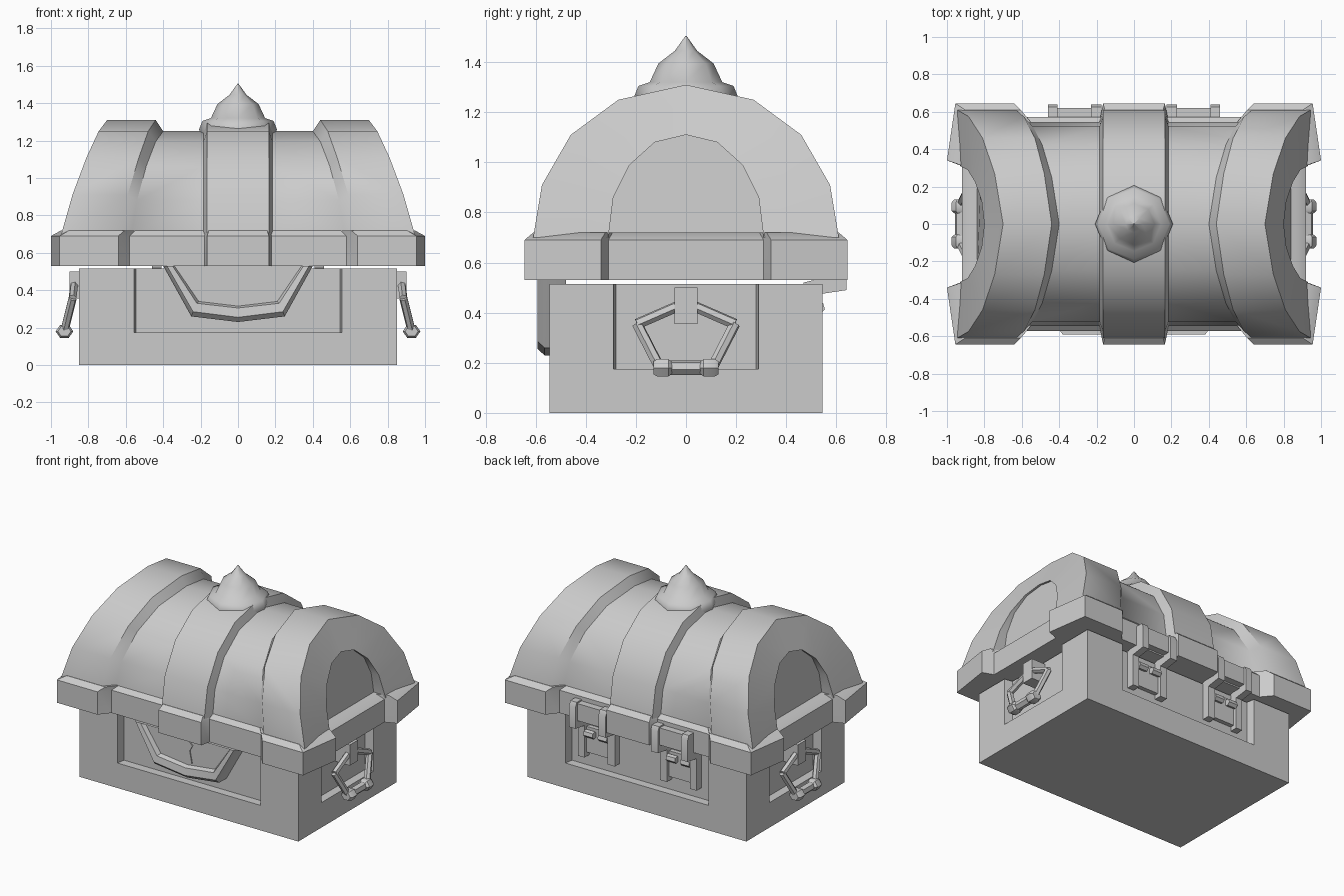
import bpy, bmesh
from math import radians, cos, sin, pi
from mathutils import Vector

if "Cube" in bpy.data.objects:
    bpy.data.objects.remove(bpy.data.objects["Cube"])


def make(name, build, angle=40, mirror=(False, False)):
    """Mesh object from a bmesh-filling function, optionally mirrored in x / y."""
    bm = bmesh.new()
    build(bm)
    bmesh.ops.recalc_face_normals(bm, faces=bm.faces)
    me = bpy.data.meshes.new(name)
    bm.to_mesh(me)
    bm.free()
    me.shade_smooth()
    me.set_sharp_from_angle(angle=radians(angle))
    ob = bpy.data.objects.new(name, me)
    bpy.context.collection.objects.link(ob)
    if any(mirror):
        m = ob.modifiers.new("Mirror", 'MIRROR')
        m.use_axis = (mirror[0], mirror[1], False)
    return ob


def loft(bm, rings, closed=True, cap_start=True, cap_end=True):
    rows = [[bm.verts.new(p) for p in r] for r in rings]
    n = len(rows[0])
    for a, b in zip(rows, rows[1:]):
        for i in range(n if closed else n - 1):
            j = (i + 1) % n
            bm.faces.new((a[i], a[j], b[j], b[i]))
    if cap_start:
        bm.faces.new(rows[0])
    if cap_end:
        bm.faces.new(rows[-1])


def box(bm, x0, x1, y0, y1, z0, z1):
    loft(bm, [[(x0, y0, z), (x1, y0, z), (x1, y1, z), (x0, y1, z)] for z in (z0, z1)])


def rod(bm, p, q, r, sides=6):
    p, q = Vector(p), Vector(q)
    d = (q - p).normalized()
    u = d.orthogonal().normalized()
    v = d.cross(u)
    ring = [u * cos(2 * pi * i / sides) * r + v * sin(2 * pi * i / sides) * r for i in range(sides)]
    loft(bm, [[c + o for o in ring] for c in (p, q)])


def four_way(quarter):
    """Mirror a plan outline given for x, y >= 0 (top centre to right centre)."""
    right = quarter + [(x, -y) for x, y in reversed(quarter)]
    return right + [(-x, y) for x, y in reversed(right)]


# Base: plinth plus upper walls recessed between the corner posts
def base(bm):
    plan = four_way([(.545, .485), (.555, .545), (.85, .545), (.85, .29), (.79, .28)])
    box(bm, -.85, .85, -.545, .545, 0, .175)
    loft(bm, [[(x, y, z) for x, y in plan] for z in (.175, .515)])


make("chest_base", base)


# Lid skirt with thicker corners and centre bands
def skirt(bm):
    plan = four_way([(.165, .645), (.18, .572), (.58, .572), (.64, .645),
                     (.955, .645), (1.0, .34), (.92, .31)])
    loft(bm, [[(x * s, y * s, z) for x, y in plan]
              for z, s in ((.53, 1), (.69, 1), (.72, .945))])


make("lid_skirt", skirt)

# Domed lid: lofted cross-sections, raised at the centre and end bands
BAND = [(.61, .70), (.575, .91), (.46, 1.11), (.27, 1.25), (0, 1.31)]
VALLEY = [(.545, .70), (.52, .88), (.42, 1.065), (.25, 1.195), (0, 1.25)]
ARCH = [(.31, .70), (.29, .86), (.225, .99), (.125, 1.08), (0, 1.11)]


def section(profile, xs):
    half = [(x, y, z) for x, (y, z) in zip(xs, profile)]
    return half + [(x, -y, z) for x, y, z in reversed(half[:-1])]


def dome(bm):
    loft(bm, [
        section(BAND, [0] * 5),
        section(BAND, [.165] * 5),
        section(VALLEY, [.185] * 5),
        section(VALLEY, [.57, .54, .49, .44, .40]),
        section(BAND, [.63, .59, .53, .48, .44]),
        section(BAND, [.945, .885, .81, .745, .70]),
        section(ARCH, [.93, .89, .85, .815, .80]),
        section(ARCH, [.84, .83, .82, .80, .785]),
    ], closed=False, cap_start=False)


make("lid_dome", dome, 50, (True, False))


# Pointed finial, eight-sided lathe
def finial(bm):
    prof = [(.20, 1.22), (.208, 1.26), (.19, 1.305), (.145, 1.32), (.11, 1.395), (.045, 1.445), (.002, 1.505)]
    loft(bm, [[(r * cos(i * pi / 4), r * sin(i * pi / 4), z) for i in range(8)] for r, z in prof])


make("lid_finial", finial, 50)


# Lock plate with a raised rim, and keyhole
def v_shape(w, e, ez, bz, y):
    return [(-w, y, .53), (-e, y, ez), (0, y, bz), (e, y, ez), (w, y, .53)]


def lock(bm):
    loft(bm, [v_shape(.40, .25, .26, .23, -.48),
              v_shape(.40, .25, .26, .23, -.565),
              v_shape(.38, .24, .285, .255, -.592),
              v_shape(.35, .22, .33, .305, -.585),
              v_shape(.34, .21, .34, .315, -.555)])


make("lock_plate", lock)


def keyhole(bm):
    pts = [(0, .495), (.04, .46), (.018, .42), (.035, .335), (-.035, .335), (-.018, .42), (-.04, .46)]
    loft(bm, [[(x, y, z) for x, z in pts] for y in (-.55, -.562)])


make("keyhole", keyhole)


# Side handles: bracket, swinging ring, grip and knobs
def handle_bracket(bm):
    box(bm, .78, .90, -.045, .045, .355, .50)


def handle_ring(bm):
    pts = [(.875, 0, .44), (.885, .195, .355), (.928, .105, .18)]
    for s in (-1, 1):
        p = [(x, y * s, z) for x, y, z in pts]
        rod(bm, p[0], p[1], .022)
        rod(bm, p[1], p[2], .022)
        loft(bm, [[(.928 + r * cos(i * pi / 3), y * s, .18 + r * .85 * sin(i * pi / 3)) for i in range(6)]
                  for y, r in ((.055, .03), (.07, .047), (.115, .047), (.13, .035))])
    rod(bm, (.928, -.07, .18), (.928, .07, .18), .03)


make("handle_brackets", handle_bracket, mirror=(True, False))
make("handle_rings", handle_ring, mirror=(True, False))


# Rear hinges: two cranked arms joined by plates and a pair of pins
def hinge(bm):
    arm = [(.55, .67), (.625, .67), (.64, .64), (.64, .49), (.54, .475),
           (.54, .25), (.47, .25), (.47, .52), (.55, .54)]
    for x0, x1 in ((.175, .23), (.41, .46)):
        loft(bm, [[(x, y, z) for y, z in arm] for x in (x0, x1)])
    box(bm, .22, .42, .55, .62, .54, .66)
    box(bm, .22, .42, .47, .515, .28, .46)
    rod(bm, (.23, .53, .42), (.30, .53, .42), .025)
    rod(bm, (.34, .53, .42), (.41, .53, .42), .025)


make("rear_hinges", hinge, mirror=(True, False))
